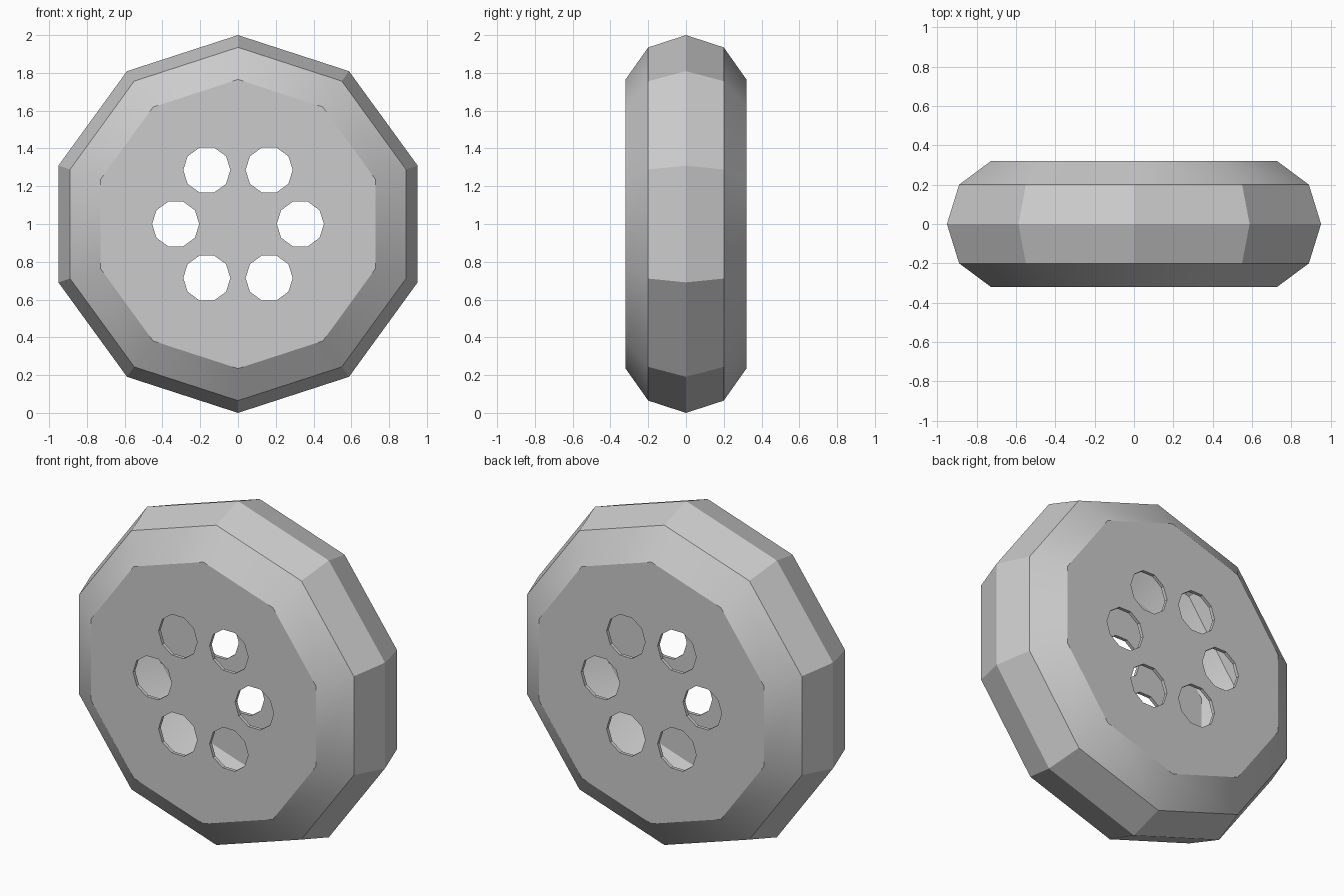
import bpy, bmesh
from math import sin, cos, pi, radians

if "Cube" in bpy.data.objects:
    bpy.data.objects.remove(bpy.data.objects["Cube"], do_unlink=True)

SIDES = 10
HOLES = 6
CENTRE_Z = 1.0
PROFILE = [(-0.32, 0.765), (-0.2, 0.935), (0, 1), (0.2, 0.935), (0.32, 0.765)]

grey = bpy.data.materials.new("plain grey")
grey.use_nodes = True
grey.diffuse_color = (0.6, 0.6, 0.6, 1)
grey.node_tree.nodes["Principled BSDF"].inputs["Base Color"].default_value = (0.6, 0.6, 0.6, 1)


def add_lathe(bm, profile, cx, cz, start):
    """Closed solid of ten-sided rings stacked along y."""
    rings = []
    for y, r in profile:
        angles = [start + 2 * pi * i / SIDES for i in range(SIDES)]
        rings.append([bm.verts.new((cx + r * cos(a), y, cz + r * sin(a))) for a in angles])
    for low, high in zip(rings, rings[1:]):
        for i in range(SIDES):
            j = (i + 1) % SIDES
            bm.faces.new((low[i], low[j], high[j], high[i]))
    bm.faces.new(rings[0])
    bm.faces.new(rings[-1])


def finish(bm, name):
    bmesh.ops.recalc_face_normals(bm, faces=bm.faces)
    mesh = bpy.data.meshes.new(name)
    bm.to_mesh(mesh)
    bm.free()
    mesh.materials.append(grey)
    obj = bpy.data.objects.new(name, mesh)
    bpy.context.collection.objects.link(obj)
    return obj


# Hollow wheel shell with a bevelled tread
bm = bmesh.new()
add_lathe(bm, PROFILE, 0, CENTRE_Z, pi / 2)
wheel = finish(bm, "wheel_shell")

# Ring of bolt holes through both side walls
bm = bmesh.new()
for i in range(HOLES):
    a = 2 * pi * i / HOLES
    add_lathe(bm, [(-0.5, 0.125), (0.5, 0.125)], 0.33 * cos(a), CENTRE_Z + 0.33 * sin(a), 0)
cutter = finish(bm, "hole_cutter")
cutter.hide_render = True

shell = wheel.modifiers.new("shell", "SOLIDIFY")
shell.thickness = 0.02
shell.offset = -1
shell.use_even_offset = True
holes = wheel.modifiers.new("holes", "BOOLEAN")
holes.operation = "DIFFERENCE"
holes.solver = "EXACT"
holes.object = cutter

bpy.ops.object.select_all(action="DESELECT")
wheel.select_set(True)
bpy.context.view_layer.objects.active = wheel
for name in ("shell", "holes"):
    bpy.ops.object.modifier_apply(modifier=name)
bpy.data.objects.remove(cutter, do_unlink=True)
bpy.ops.object.shade_smooth_by_angle(angle=radians(30))
